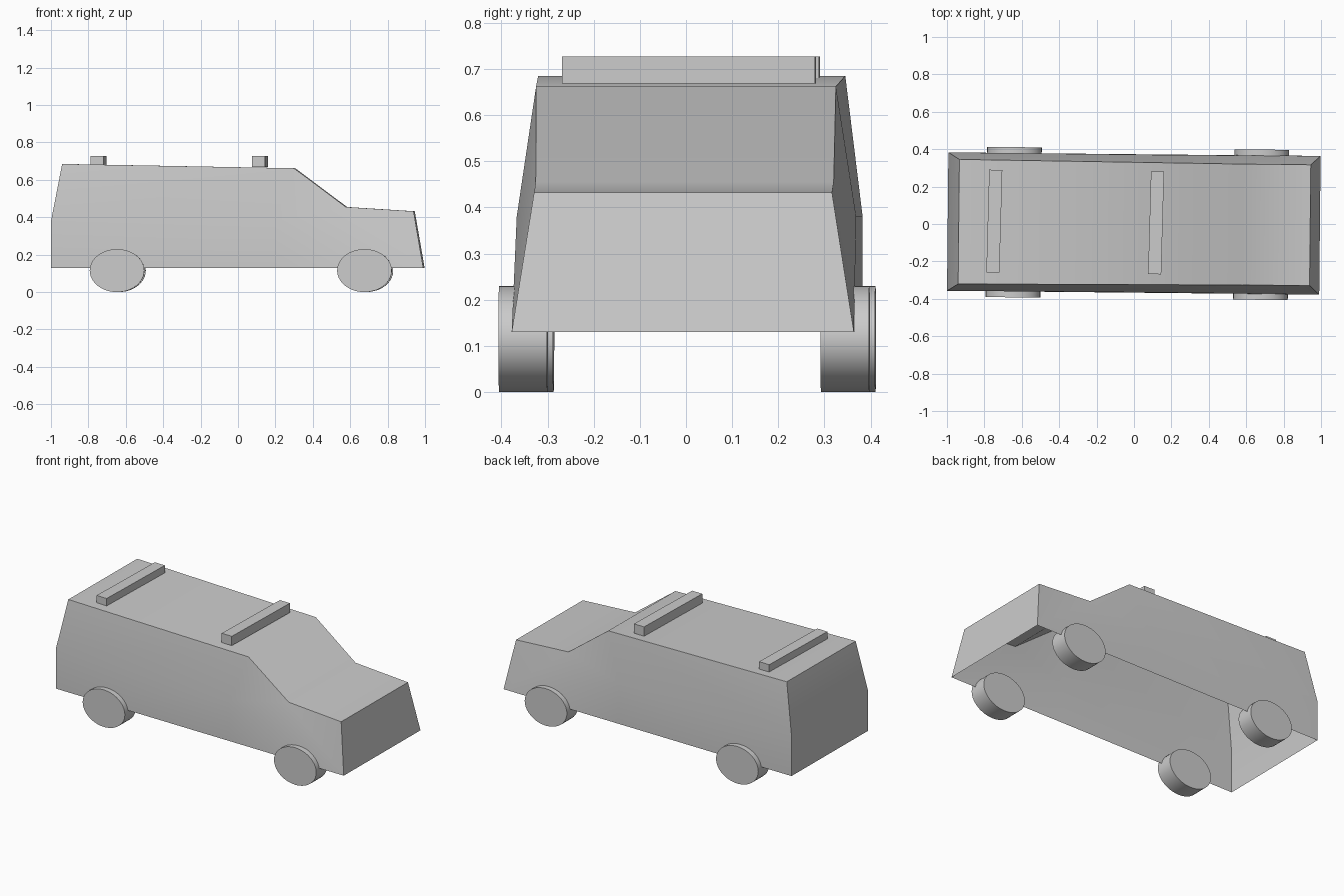
import bpy, bmesh, math
from mathutils import Matrix

if "Cube" in bpy.data.objects:
    bpy.data.objects.remove(bpy.data.objects["Cube"])

# the whole vehicle sits slightly turned on its axis
TURN = Matrix.Translation((0, 0.003, 0)) @ Matrix.Rotation(-0.01, 4, 'Z')


def finish(name, bm, smooth=None):
    bmesh.ops.recalc_face_normals(bm, faces=bm.faces)
    mesh = bpy.data.meshes.new(name)
    bm.to_mesh(mesh)
    bm.free()
    ob = bpy.data.objects.new(name, mesh)
    bpy.context.collection.objects.link(ob)
    ob.matrix_world = TURN @ ob.matrix_world
    if smooth:
        bpy.ops.object.select_all(action='DESELECT')
        ob.select_set(True)
        bpy.context.view_layer.objects.active = ob
        bpy.ops.object.shade_smooth_by_angle(angle=math.radians(smooth))
    return ob


# body shell: one side's points (x, half width, z), open underneath
points = {
    "rear_low": (-0.996, 0.370, 0.13), "rear_belt": (-0.996, 0.370, 0.38),
    "rear_top": (-0.937, 0.333, 0.685), "roof_front": (0.303, 0.325, 0.662),
    "hood_back": (0.58, 0.323, 0.455), "hood_front": (0.942, 0.323, 0.432),
    "nose_low": (0.994, 0.371, 0.13), "mid_low": (0.20, 0.370, 0.13),
    "mid_belt": (0.20, 0.368, 0.38),
}
side_faces = [
    ("rear_low", "mid_low", "mid_belt", "rear_belt"),
    ("rear_belt", "mid_belt", "roof_front", "rear_top"),
    ("mid_belt", "hood_back", "roof_front"),
    ("mid_belt", "mid_low", "nose_low"),
    ("mid_belt", "nose_low", "hood_back"),
    ("hood_back", "nose_low", "hood_front"),
]
outline = ["rear_low", "rear_belt", "rear_top", "roof_front",
           "hood_back", "hood_front", "nose_low"]
bm = bmesh.new()
left, right = [{k: bm.verts.new((x, s * y, z)) for k, (x, y, z) in points.items()}
               for s in (-1, 1)]
for face in side_faces:
    for side in (left, right):
        bm.faces.new([side[k] for k in face])
for a, b in zip(outline, outline[1:]):
    bm.faces.new((left[a], left[b], right[b], right[a]))
finish("body_shell", bm, 40)

# wheels: slightly flattened discs
for end, x in (("rear", -0.643), ("front", 0.68)):
    for label, s in (("left", -1), ("right", 1)):
        bm = bmesh.new()
        bmesh.ops.create_cone(
            bm, cap_ends=True, segments=40, radius1=1, radius2=1, depth=1,
            matrix=Matrix.Translation((x, s * 0.349, 0.115))
            @ Matrix.Diagonal((0.146, 0.105, 0.115, 1))
            @ Matrix.Rotation(math.pi / 2, 4, 'X'))
        finish(f"{end}_{label}_wheel", bm, 40)

# roof bars, each with a short end block
for end, x in (("rear", -0.747), ("front", 0.118)):
    for part, y0, y1 in (("bar", -0.27, 0.218), ("bar_end", 0.218, 0.279)):
        bm = bmesh.new()
        bmesh.ops.create_cube(
            bm, size=1,
            matrix=Matrix.Translation((x, 0, 0.698)) @ Matrix.Rotation(-0.018, 4, 'Z')
            @ Matrix.Translation((0, (y0 + y1) / 2, 0))
            @ Matrix.Diagonal((0.07, y1 - y0, 0.058, 1)))
        finish(f"{end}_roof_{part}", bm)
